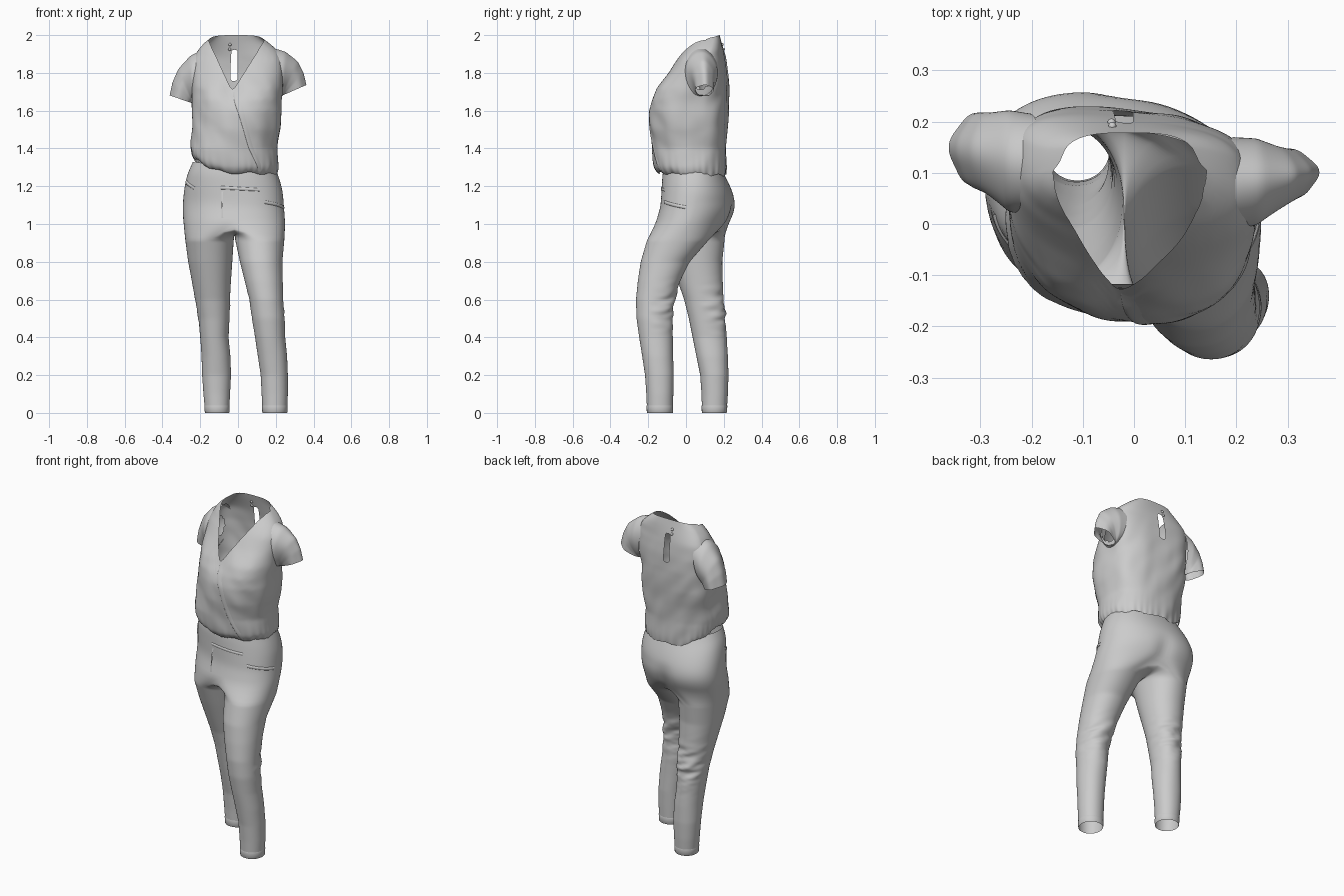
import bpy, bmesh
from math import sin, cos, pi, exp, copysign
from mathutils import Vector, noise

if "Cube" in bpy.data.objects:
    bpy.data.objects.remove(bpy.data.objects["Cube"])


def make(name, verts, faces, subsurf=1):
    me = bpy.data.meshes.new(name)
    me.from_pydata([tuple(v) for v in verts], [], faces)
    bm = bmesh.new()
    bm.from_mesh(me)
    bmesh.ops.delete(bm, geom=[v for v in bm.verts if not v.link_faces], context='VERTS')
    bmesh.ops.recalc_face_normals(bm, faces=bm.faces)
    bm.to_mesh(me)
    bm.free()
    me.shade_smooth()
    ob = bpy.data.objects.new(name, me)
    bpy.context.collection.objects.link(ob)
    if subsurf:
        m = ob.modifiers.new("smooth", 'SUBSURF')
        m.levels = m.render_levels = subsurf
    return ob


def loft(name, rings, closed=True, keep=lambda c, i: True, subsurf=1):
    n = len(rings[0])
    verts = [v for r in rings for v in r]
    faces = []
    for j in range(len(rings) - 1):
        for i in range(n if closed else n - 1):
            k = (i + 1) % n
            f = (j * n + i, j * n + k, (j + 1) * n + k, (j + 1) * n + i)
            if keep(sum((verts[a] for a in f), Vector()) / 4, i):
                faces.append(f)
    return make(name, verts, faces, subsurf)


def sample(table, z):
    # table rows: z, x0, x1, y0, y1 in rising z
    if z <= table[0][0]:
        return table[0][1:]
    for a, b in zip(table, table[1:]):
        if z <= b[0]:
            t = (z - a[0]) / (b[0] - a[0])
            return [p + (q - p) * t for p, q in zip(a[1:], b[1:])]
    return table[-1][1:]


def clamp(v):
    return max(0, min(1, v))


def oval(box, t, z, n=2.0):
    x0, x1, y0, y1 = box
    c, s = cos(t), sin(t)
    x = copysign(abs(c) ** (2 / n), c)
    y = copysign(abs(s) ** (2 / n), s)
    return Vector(((x0 + x1) / 2 + x * (x1 - x0) / 2, (y0 + y1) / 2 + y * (y1 - y0) / 2, z))


def grow(p, cx, cy, k):
    return Vector((cx + (p.x - cx) * k, cy + (p.y - cy) * k, p.z))


# ---- trousers ----
HIP = [(1.0, -.288, .25, -.16, .22), (1.05, -.293, .247, -.145, .245),
       (1.1, -.293, .243, -.132, .254), (1.15, -.288, .24, -.13, .248),
       (1.2, -.28, .235, -.128, .232), (1.25, -.266, .222, -.126, .208), (1.31, -.24, .2, -.118, .18)]
LEFT = [(0, -.174, -.047, .085, .215), (.1, -.183, -.042, .082, .222), (.2, -.19, -.037, .075, .225),
        (.3, -.193, -.04, .055, .222), (.4, -.2, -.05, .035, .215), (.5, -.21, -.045, .015, .208),
        (.6, -.227, -.042, -.01, .2), (.7, -.245, -.037, -.045, .195), (.8, -.264, -.03, -.08, .192),
        (.92, -.28, -.022, -.12, .205)]
RIGHT = [(0, .13, .26, -.206, -.07), (.1, .125, .264, -.21, -.067), (.2, .12, .264, -.217, -.065),
         (.3, .105, .26, -.232, -.068), (.4, .09, .25, -.248, -.07), (.5, .075, .247, -.262, -.075),
         (.6, .06, .24, -.265, -.06), (.7, .035, .237, -.255, -.03), (.8, .01, .235, -.24, .02),
         (.92, -.016, .246, -.205, .125)]
M = 48
MID = -.02


def hip(t, z, k=1.0):
    p = oval(sample(HIP, z), t, z, 2.2)
    p.y -= (.15 if sin(t) > 0 else .1) * (p.x - MID) * clamp((1.27 - z) / .15)
    if sin(t) > 0 and z < 1.15:
        p.y -= .022 * exp(-((p.x - MID) / .035) ** 2) * min(1, (1.15 - z) / .1)
    p.z -= .08 * (p.x - MID) * clamp((z - 1.08) / .15)
    return grow(p, MID, .05, k)


def leg_point(table, t, z):
    p = oval(sample(table, z), t, z, 2.1)
    w = .02 * exp(-((z - .54) / .1) ** 2) * max(0, .3 + sin(t))   # creases behind the knee
    p += Vector((cos(t), sin(t), 0)) * w * noise.noise(Vector((p.x * 9, p.y * 9, z * 38 + p.x * 12)))
    return p


verts, faces = [], []
hip_z = [1.0 + i * .031 for i in range(11)]
for z in hip_z:
    verts += [hip(2 * pi * i / M, z) for i in range(M)]
for j in range(len(hip_z) - 1):
    for i in range(M):
        k = (i + 1) % M
        faces.append((j * M + i, j * M + k, (j + 1) * M + k, (j + 1) * M + i))
# crotch seam, shared by both legs
front, back = 3 * M // 4, M // 4
seam = []
for i in range(1, M // 2):
    s = i / (M // 2)
    p = verts[front].lerp(verts[back], .5 - .5 * cos(pi * s))
    p.z -= .05 * sin(pi * s)
    seam.append(len(verts))
    verts.append(p)
rows = [.92 - .0153 * i for i in range(61)]
rows[-1] = 0
for table, ring, start in (
        (LEFT, list(range(back, front + 1)) + seam, pi / 2),
        (RIGHT, [i % M for i in range(front, front + M // 2 + 1)] + seam[::-1], -pi / 2)):
    for z in rows:
        new = list(range(len(verts), len(verts) + M))
        verts += [leg_point(table, start + 2 * pi * i / M, z) for i in range(M)]
        for i in range(M):
            k = (i + 1) % M
            faces.append((ring[i], ring[k], new[k], new[i]))
        ring = new
make("trousers", verts, faces)

# ankle cuffs
for name, table in (("left_ankle_cuff", LEFT), ("right_ankle_cuff", RIGHT)):
    x0, x1, y0, y1 = table[0][1:]
    loft(name, [[grow(oval(sample(table, z), 2 * pi * i / M, z, 2.1), (x0 + x1) / 2, (y0 + y1) / 2, k)
                 for i in range(M)] for z, k in ((0, 1.0), (.002, 1.02), (.036, 1.02), (.04, 1.0))], subsurf=0)


def hip_patch(name, t0, t1, z0, z1, slope=0.0):
    edge = ((0, .995), (.1, 1.015), (.9, 1.015), (1, .995))
    loft(name, [[hip(t0 + (t1 - t0) * i / 20, z0 + (z1 - z0) * v + slope * i / 20, k) for i in range(21)]
                for v, k in edge], closed=False, subsurf=0)


# front welt, fly and pocket flaps
hip_patch("front_welt", -1.8, -1.05, 1.18, 1.197)
hip_patch("fly_seam", -1.78, -1.75, 1.03, 1.17)
hip_patch("right_pocket", -.95, -.15, 1.11, 1.13, -.03)
hip_patch("left_pocket", -2.95, -2.45, 1.2, 1.215, -.03)

# ---- blouse ----
TORSO = [(1.24, -.245, .212, -.155, .21), (1.3, -.25, .215, -.17, .212), (1.4, -.253, .207, -.18, .214),
         (1.5, -.245, .222, -.19, .216), (1.6, -.24, .23, -.192, .22), (1.66, -.242, .232, -.183, .222),
         (1.72, -.244, .236, -.155, .222), (1.8, -.245, .24, -.09, .217), (1.87, -.238, .235, -.045, .207),
         (1.92, -.212, .208, -.01, .197), (1.96, -.178, .163, .02, .188), (2.0, -.125, .105, .07, .178)]
N, R = 120, 44


def hem(t):
    return 1.258 + .09 * max(0, -cos(t)) ** 2 + .012 * max(0, -sin(t)) + .006 * sin(9 * t)


def torso(t, z, k=1.0):
    # the upper back is flatter than the front
    n = 2.25 + (.9 * clamp((z - 1.4) / .2) * clamp(sin(t) * 3) if sin(t) > 0 else 0)
    p = oval(sample(TORSO, z), t, z, n)
    p.y -= .1 * p.x * clamp(min((z - 1.4) / .2, (1.97 - z) / .08))
    if sin(t) < 0:      # hollow between the bust
        p.y += .03 * exp(-((p.x + .03) / .06) ** 2) * exp(-((z - 1.7) / .07) ** 2)
    d = z - hem(t)      # gathered hem and soft folds
    k *= 1 - (.06 - .05 * sin(t)) * exp(-max(d, 0) / .016)
    k += .018 * sin(34 * t + 2 * sin(5 * t)) * exp(-max(d, 0) / .04)
    k += .035 * noise.noise(Vector((p.x * 10, p.y * 10, z * 9 + p.x * 8))) * clamp((1.9 - z) / .2)
    return grow(p, -.01, .03, k)


def top(t):
    z, cap = 1.66, 1.982 + .018 * max(0, sin(t)) ** .6
    while z < cap:
        p = torso(t, z)
        if sin(t) < 0 and abs(p.x + .03 - .08 * (z - 1.7)) < .55 * (z - 1.7):
            return z
        z += .002
    return cap


ARM = {-1: (.12, 1.77), 1: (.08, 1.80)}


def keep(c, i):
    if i == N // 4 and 1.765 < c.z < 1.915:          # back slit
        return False
    yc, zc = ARM[1 if c.x > 0 else -1]
    return not (abs(c.x) > .17 and ((c.y - yc) / .065) ** 2 + ((c.z - zc) / .085) ** 2 < 1)


angles = [2 * pi * i / N for i in range(N)]
tops = [top(t) for t in angles]
loft("blouse_body", [[torso(t, hem(t) + (h - hem(t)) * (j / R) ** 1.15) for t, h in zip(angles, tops)]
                     for j in range(R + 1)], keep=keep)

# overlapping edge of the wrap front
loft("wrap_edge", [[torso(-1.62 + .62 * s ** 1.5 + w, 1.7 - .42 * s, k) for s in (i / 24 for i in range(25))]
                   for w, k in ((-.02, .99), (-.015, 1.015), (.03, 1.015), (.12, .995))], closed=False)


# short sleeves: rings given by top point, bottom point, y centre, y radius
def sleeve(name, rings):
    fine = []
    for a, b in zip(rings, rings[1:]):
        fine += [[p + (q - p) * s / 4 for p, q in zip(a, b)] for s in range(4)]
    fine.append(rings[-1])
    out = []
    for r, (tx, tz, bx, bz, yc, ry) in enumerate(fine):
        ring = []
        for i in range(40):
            t = 2 * pi * i / 40
            f = 1 + .05 * sin(5 * t + 1) * r / len(fine)
            c, s = cos(t) * f, sin(t) * f
            ring.append(Vector(((tx + bx) / 2 + c * (tx - bx) / 2, yc + s * ry, (tz + bz) / 2 + c * (tz - bz) / 2)))
        out.append(ring)
    loft(name, out)


sleeve("left_sleeve", [(-.18, 1.925, -.225, 1.655, .118, .098), (-.25, 1.892, -.236, 1.645, .122, .1),
                       (-.315, 1.82, -.24, 1.64, .137, .08), (-.345, 1.75, -.242, 1.64, .142, .075),
                       (-.36, 1.68, -.244, 1.64, .145, .07)])
sleeve("right_sleeve", [(.175, 1.935, .215, 1.68, .078, .092), (.25, 1.912, .228, 1.675, .082, .085),
                        (.315, 1.86, .23, 1.675, .09, .062), (.345, 1.80, .232, 1.675, .095, .052),
                        (.36, 1.735, .234, 1.68, .098, .048)])

# neck buttons
for i, z in enumerate((1.95, 1.925)):
    bpy.ops.mesh.primitive_uv_sphere_add(segments=16, ring_count=8, radius=.008,
                                         location=torso(pi / 2 + .08, z))
    bpy.context.object.name = "neck_button_%d" % (i + 1)
    bpy.ops.object.shade_smooth()
